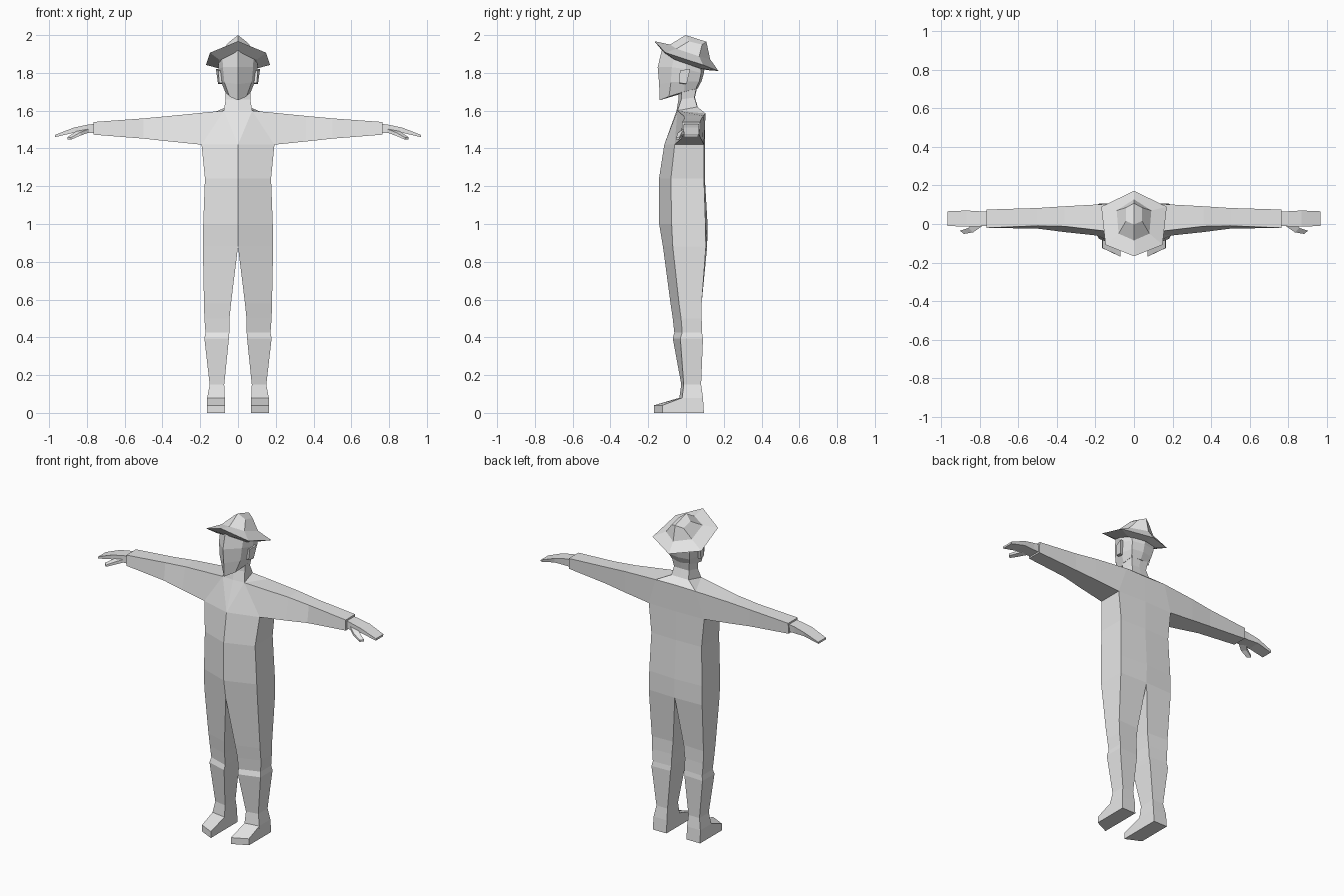
import bpy, bmesh
from mathutils import Vector

grey = bpy.data.materials.new("light_grey")
grey.diffuse_color = (0.8, 0.8, 0.8, 1)


def finish(name, bm, mirror=True):
    """Flat-shaded object, optionally mirrored across x = 0."""
    bmesh.ops.remove_doubles(bm, verts=bm.verts, dist=0.0005)
    if mirror:
        geom = bm.verts[:] + bm.edges[:] + bm.faces[:]
        bmesh.ops.mirror(bm, geom=geom, axis='X', merge_dist=0.0005)
    bmesh.ops.recalc_face_normals(bm, faces=bm.faces)
    me = bpy.data.meshes.new(name)
    bm.to_mesh(me)
    bm.free()
    me.materials.append(grey)
    ob = bpy.data.objects.new(name, me)
    bpy.context.collection.objects.link(ob)
    return ob


def face(bm, *pts):
    return bm.faces.new([bm.verts.new(Vector(p)) for p in pts])


def loft(bm, rings, closed=True, caps=(True, True)):
    """Skin neighbouring rings; open rings end on the mirror plane."""
    n = len(rings[0])
    for a, b in zip(rings, rings[1:]):
        for i in range(n if closed else n - 1):
            j = (i + 1) % n
            face(bm, a[i], a[j], b[j], b[i])
    if caps[0]:
        face(bm, *rings[0])
    if caps[1]:
        face(bm, *rings[-1])


# Legs: z, inner x, outer x, y of front inner, front outer, back outer, back inner
legs = [
    (0.00, 0.07, 0.165, -0.04, -0.03, 0.095, 0.095),
    (0.08, 0.07, 0.163, -0.035, -0.02, 0.09, 0.09),
    (0.15, 0.073, 0.15, -0.025, -0.012, 0.08, 0.08),
    (0.395, 0.048, 0.178, -0.07, -0.03, 0.09, 0.085),
    (0.425, 0.046, 0.172, -0.062, -0.02, 0.085, 0.08),
    (0.50, 0.045, 0.178, -0.07, -0.026, 0.083, 0.076),
    (0.58, 0.037, 0.18, -0.082, -0.037, 0.083, 0.076),
    (0.88, 0.0, 0.186, -0.122, -0.07, 0.105, 0.112)]


def quad(r):
    z, xi, xo, fi, fo, bo, bi = r
    return [(xi, fi, z), (xo, fo, z), (xo, bo, z), (xi, bi, z)]


bm = bmesh.new()
loft(bm, [quad(r) for r in legs], caps=(True, False))

# Torso, half section left open at the centre
torso = [legs[-1],
         (1.00, 0, 0.184, -0.142, -0.076, 0.103, 0.114),
         (1.24, 0, 0.175, -0.143, -0.08, 0.095, 0.10),
         (1.42, 0, 0.193, -0.115, -0.06, 0.095, 0.10)]
loft(bm, [quad(r) for r in torso], closed=False, caps=(False, False))

# Chest, shoulders and neck
chest_f, arm_bf, arm_bb, chest_b = quad(torso[-1])
throat, arm_tf = (0, -0.05, 1.60), (0.075, -0.045, 1.60)
arm_tb, nape_low = (0.14, 0.104, 1.585), (0, 0.10, 1.585)
neck_s, neck_b = (0.06, 0.06, 1.62), (0, 0.062, 1.62)
face(bm, chest_f, arm_tf, throat)
face(bm, chest_f, arm_bf, arm_tf)
face(bm, arm_bb, chest_b, nape_low, arm_tb)
face(bm, arm_tf, arm_tb, neck_s)
face(bm, neck_s, arm_tb, nape_low, neck_b)
loft(bm, [[throat, arm_tf, neck_s, neck_b],
          [(0, -0.04, 1.66), (0.065, -0.025, 1.66), (0.052, 0.045, 1.67), (0, 0.047, 1.67)],
          [(0, -0.04, 1.73), (0.068, -0.02, 1.73), (0.062, 0.06, 1.75), (0, 0.065, 1.75)]],
     closed=False, caps=(False, False))


def arm_ring(x, y0, y1, z0, z1, lean=0.0):
    return [(x, y0, z0), (x, y0 + lean, z1), (x, y1, z1), (x, y1 - 0.004, z0)]


# Arms with open sleeve cuffs
loft(bm, [[arm_bf, arm_tf, arm_tb, arm_bb],
          arm_ring(0.36, -0.042, 0.092, 1.437, 1.572, 0.03),
          arm_ring(0.50, -0.024, 0.083, 1.452, 1.559, 0.015),
          arm_ring(0.765, -0.02, 0.075, 1.473, 1.54)], caps=(False, True))
finish("body", bm)

# Shoes: sloping wedge toes that reach further forward on the inside
bm = bmesh.new()
loft(bm, [[(0.07, -0.035, 0), (0.165, -0.02, 0), (0.163, -0.02, 0.08), (0.07, -0.035, 0.08)],
          [(0.07, -0.17, 0), (0.165, -0.125, 0), (0.163, -0.125, 0.04), (0.07, -0.17, 0.04)]])
finish("shoe_toe", bm)

# Hands
bm = bmesh.new()
loft(bm, [arm_ring(0.755, -0.008, 0.066, 1.482, 1.531),
          arm_ring(0.80, -0.012, 0.066, 1.482, 1.525),
          arm_ring(0.87, -0.014, 0.07, 1.483, 1.51),
          arm_ring(0.968, -0.01, 0.066, 1.46, 1.472)])
finish("hand", bm)

# Thumbs
bm = bmesh.new()
loft(bm, [[(0.785, -0.008, 1.485), (0.785, -0.008, 1.505), (0.83, 0.01, 1.505), (0.83, 0.01, 1.485)],
          [(0.835, -0.043, 1.468), (0.835, -0.043, 1.485), (0.86, -0.02, 1.488), (0.86, -0.02, 1.47)],
          [(0.885, -0.052, 1.446), (0.885, -0.052, 1.457), (0.903, -0.035, 1.46), (0.903, -0.035, 1.448)]])
finish("thumb", bm)

# Head: front centre, cheek, temple, back corner, back centre
bm = bmesh.new()
loft(bm, [
    [(0, -0.14, 1.655), (0.045, -0.09, 1.675), (0.068, -0.01, 1.70), (0.06, 0.05, 1.715), (0, 0.06, 1.715)],
    [(0, -0.142, 1.74), (0.072, -0.08, 1.75), (0.09, -0.005, 1.755), (0.072, 0.07, 1.755), (0, 0.082, 1.755)],
    [(0, -0.15, 1.83), (0.08, -0.075, 1.83), (0.103, 0.0, 1.82), (0.08, 0.08, 1.80), (0, 0.095, 1.80)],
    [(0, -0.128, 1.92), (0.082, -0.06, 1.895), (0.105, 0.0, 1.875), (0.085, 0.075, 1.845), (0, 0.10, 1.835)]],
    closed=False)
finish("head", bm)

# Ears
bm = bmesh.new()
loft(bm, [[(0.085, -0.035, 1.745), (0.085, 0.0, 1.74), (0.09, 0.018, 1.82), (0.09, -0.03, 1.81)],
          [(0.1, -0.038, 1.748), (0.106, 0.004, 1.742), (0.117, 0.022, 1.822), (0.104, -0.032, 1.812)]])
finish("ear", bm)

# Hat: underside, brim edge, crown base, crown top
bm = bmesh.new()
loft(bm, [
    [(0, -0.115, 1.905), (0.10, -0.06, 1.87), (0.105, 0.07, 1.825), (0, 0.11, 1.815)],
    [(0, -0.168, 1.968), (0.148, -0.108, 1.907), (0.17, 0.09, 1.842), (0, 0.172, 1.81)],
    [(0, -0.085, 1.95), (0.08, -0.05, 1.928), (0.09, 0.07, 1.888), (0, 0.128, 1.872)],
    [(0, -0.002, 2.0), (0.042, 0.015, 1.967), (0.042, 0.085, 1.95), (0, 0.108, 1.965)]],
    closed=False)
finish("hat", bm)
